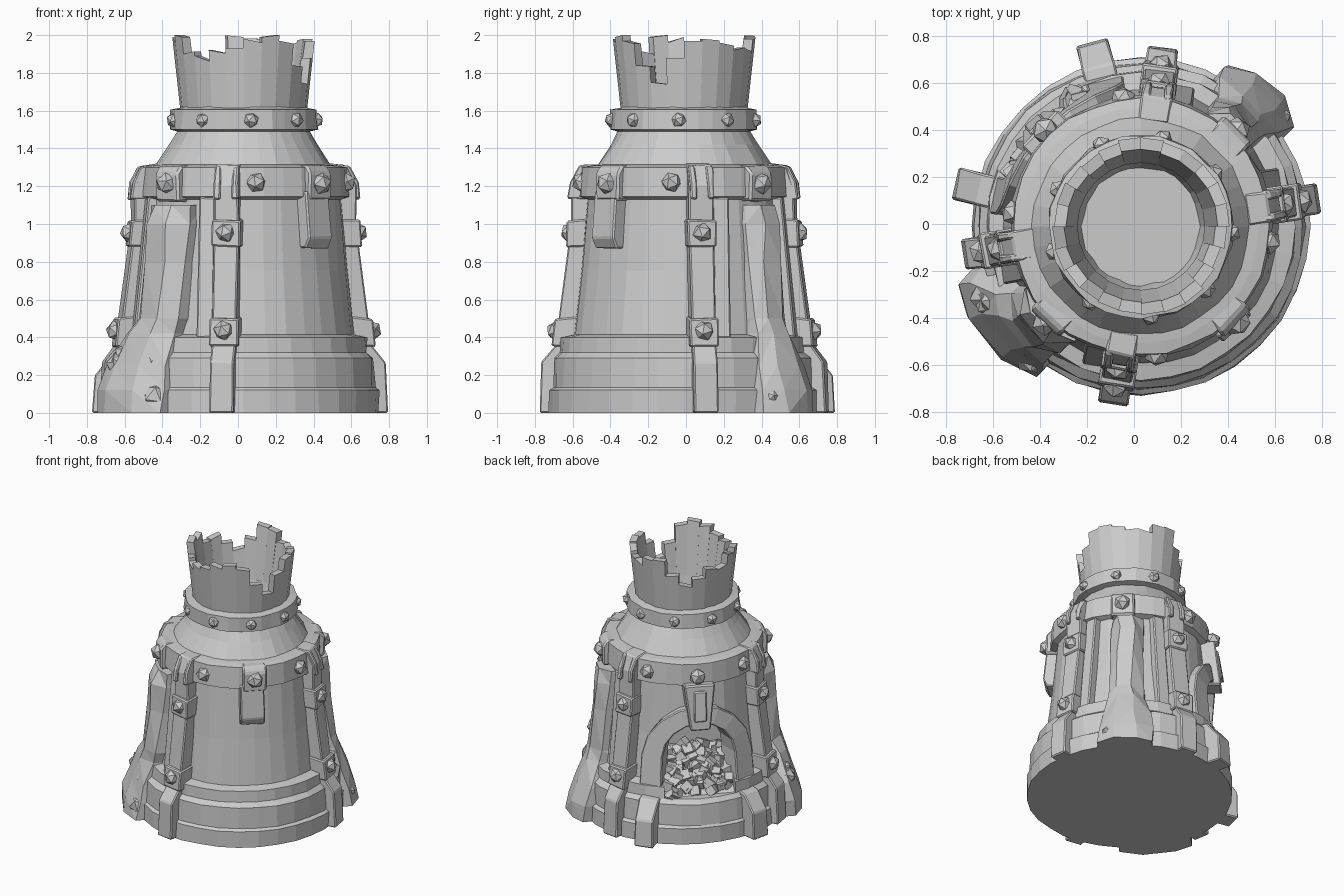
import bpy, bmesh, math, random
from mathutils import Matrix, Vector

random.seed(4)
if "Cube" in bpy.data.objects:
    bpy.data.objects.remove(bpy.data.objects["Cube"])

stone = bpy.data.materials.new("grey_stone")
stone.use_nodes = True
stone.diffuse_color = (0.6, 0.6, 0.6, 1)
stone.node_tree.nodes["Principled BSDF"].inputs["Base Color"].default_value = (0.6, 0.6, 0.6, 1)

AXIS = Vector((0.03, -0.01, 0))
ARCH = 136                       # compass angle of the furnace mouth


def finish(name, bm, az=0, bevel=0):
    """Turn a bmesh (outward = +x) into an object turned to angle az."""
    bmesh.ops.remove_doubles(bm, verts=bm.verts, dist=1e-5)
    bmesh.ops.recalc_face_normals(bm, faces=bm.faces)
    mesh = bpy.data.meshes.new(name)
    bm.to_mesh(mesh)
    bm.free()
    mesh.materials.append(stone)
    ob = bpy.data.objects.new(name, mesh)
    bpy.context.collection.objects.link(ob)
    ob.location = AXIS
    ob.rotation_euler.z = math.radians(az)
    if bevel:
        mod = ob.modifiers.new("worn_edges", "BEVEL")
        mod.width, mod.segments = bevel, 1
    return ob


def loft(bm, rings):
    """Closed skin through equal loops of points, capped at both ends."""
    loops = [[bm.verts.new(p) for p in ring] for ring in rings]
    for a, b in zip(loops, loops[1:]):
        for i in range(len(a)):
            j = (i + 1) % len(a)
            bm.faces.new((a[i], a[j], b[j], b[i]))
    bm.faces.new(loops[0])
    bm.faces.new(loops[-1])


def prism(name, profile, width, az, shift=0, bevel=0.008, jitter=0.005):
    """Radius/height profile given thickness along the tangent."""
    bm = bmesh.new()
    sides = [[(r, shift + s * width / 2, z) for r, z in profile] for s in (-1, 1)]
    loft(bm, sides)
    for v in bm.verts:
        if v.co.z > 0.01:
            v.co += Vector(random.uniform(-jitter, jitter) for _ in range(3))
    return finish(name, bm, az, bevel)


def stud(name, r, z, az, size=0.045):
    bm = bmesh.new()
    bmesh.ops.create_icosphere(bm, subdivisions=1, radius=size)
    bmesh.ops.rotate(bm, verts=bm.verts, matrix=Matrix.Rotation(random.random() * 3, 3, 'X'))
    bmesh.ops.translate(bm, verts=bm.verts, vec=(r, 0, z))
    return finish(name, bm, az)


# Turned body: stepped foot, tapered drum, band, collar, ring and chimney floor
PROFILE = [(0, 0), (.715, 0), (.715, .12), (.695, .135), (.69, .29), (.655, .32),
           (.65, .4), (.585, .415), (.545, .75), (.515, 1.13), (.555, 1.145), (.545, 1.3),
           (.5, 1.31), (.46, 1.315), (.39, 1.42), (.35, 1.49), (.392, 1.5),
           (.388, 1.605), (.34, 1.615), (.29, 1.65), (.25, 1.5), (0, 1.5)]
SIDES = 32
bm = bmesh.new()
rows = []
for r, z in PROFILE:
    if r == 0:
        rows.append([bm.verts.new((0, 0, z))] * SIDES)
        continue
    row = []
    for i in range(SIDES):
        a = math.tau * i / SIDES
        rr = r + random.uniform(-.006, .006)
        row.append(bm.verts.new((rr * math.cos(a), rr * math.sin(a), z)))
    rows.append(row)
for a, b in zip(rows, rows[1:]):
    for i in range(SIDES):
        j = (i + 1) % SIDES
        bm.faces.new(list(dict.fromkeys((a[i], a[j], b[j], b[i]))))
body = finish("tower_body", bm)

# Furnace mouth cut into the drum
HALF, SPRING, SILL = 0.25, 0.61, 0.32
def arch_points(half, low):
    pts = [(half, low)]
    for i in range(9):
        t = math.pi * i / 8
        pts.append((half * math.cos(t), SPRING + half * math.sin(t)))
    return pts + [(-half, low)]

bm = bmesh.new()
loft(bm, [[(r, y, z) for y, z in arch_points(HALF, SILL)] for r in (.28, .9)])
cutter = finish("mouth_cutter", bm, ARCH)
cutter.hide_render = True
mod = body.modifiers.new("mouth", "BOOLEAN")
mod.operation, mod.object, mod.solver = 'DIFFERENCE', cutter, 'EXACT'
bpy.context.view_layer.update()
cut = bpy.data.meshes.new_from_object(body.evaluated_get(bpy.context.evaluated_depsgraph_get()))
body.modifiers.clear()
body.data = cut
bpy.data.objects.remove(cutter)

# Arch surround wrapped round the drum, with feet and keystone
def wrap(r, y, z):
    a = math.asin(y / .6)
    return (r * math.cos(a), r * math.sin(a), z)

bm = bmesh.new()
rings = []
for (yo, zo), (yi, zi) in zip(arch_points(HALF + .13, .3), arch_points(HALF, .3)):
    ro, ri = (.655 - .11 * (z - .3) for z in (zo, zi))
    rings.append([wrap(.45, yo, zo), wrap(ro, yo, zo), wrap(ri, yi, zi), wrap(.45, yi, zi)])
loft(bm, rings)
finish("mouth_arch", bm, ARCH, .008)
for s in (-1, 1):
    prism("arch_foot", [(.5, 0), (.81, 0), (.8, .2), (.7, .32), (.5, .34)], .14, ARCH + s * 31)
bm = bmesh.new()
loft(bm, [[(r0, -w, z), (r1, -w, z), (r1, w, z), (r0, w, z)]
          for z, w, r0, r1 in ((.83, .07, .45, .64), (1.16, .11, .45, .6))])
finish("keystone", bm, ARCH, .01)
prism("keystone_face", [(.5, .9), (.65, .9), (.62, 1.12), (.5, 1.12)], .09, ARCH)

# Heap of coals
bm = bmesh.new()
for _ in range(110):
    r = random.uniform(.32, .6)
    pos = (r, random.uniform(-.23, .23), .31 + (.64 - r) * .85 + random.uniform(-.03, .02))
    m = Matrix.Translation(pos) @ Matrix.Rotation(random.random() * 6, 4, Vector((1, random.random(), .5)))
    bmesh.ops.create_cube(bm, size=random.uniform(.045, .07), matrix=m)
finish("coals", bm, ARCH)
prism("coal_bed", [(.27, .3), (.62, .3), (.3, .58), (.27, .58)], .49, ARCH, bevel=0)

# Pilasters with studded clamps; the strip lies on the buttress side
for az, side in ((9, 1), (83, -1), (189, 1), (261, -1)):
    prism("pilaster", [(.45, 0), (.765, 0), (.755, .27), (.68, .36), (.595, 1.0),
                       (.595, 1.2), (.55, 1.31), (.45, 1.32)], .13, az)
    prism("clamp_low", [(.5, .35), (.7, .35), (.685, .5), (.5, .52)], .15, az)
    prism("clamp_high", [(.45, .88), (.625, .88), (.615, 1.02), (.45, 1.03)], .155, az)
    stud("clamp_stud", .685, .435, az, .055)
    stud("clamp_stud", .61, .955, az, .055)
    for s in (-1, 1):
        prism("pilaster_cap_rib", [(.5, 1.13), (.615, 1.13), (.605, 1.22), (.56, 1.305),
                                   (.5, 1.31)], .035, az, shift=s * .047)
    prism("side_strip", [(.4, .38), (.615, .38), (.535, 1.14), (.4, 1.14)], .09, az,
          shift=side * .11)

# Studs round the band and the upper ring
for k in range(4):
    stud("band_stud", .575, 1.215, 45 + 90 * k, .06)
for az in (277, 353, 98, 174):
    stud("band_stud", .545, 1.22, az, .055)
for k in range(9):
    stud("ring_stud", .383, 1.55, 276 + k * 40, .042)

# Hanging bracket on the plain side, studded blocks on the band
prism("hanging_bracket", [(.45, .87), (.57, .87), (.6, .93), (.575, 1.17), (.45, 1.17)], .17, -47)
for az in (-45, 45, 225):
    prism("band_block", [(.45, 1.12), (.58, 1.12), (.58, 1.27), (.55, 1.31), (.45, 1.31)],
          .17, az, bevel=.012)

# Broken buttresses with rubble at the foot: height, half width, radius, sideways lean
LEVELS = [(0, .26, .81, -1), (.12, .26, .8, -1), (.25, .23, .76, -.9), (.42, .18, .7, -.5),
          (.5, .16, .67, -.2), (.8, .15, .63, 0), (1.0, .16, .62, 0), (1.1, .15, .59, 0)]
for az, spread, lean in ((224, 1, .11), (48, .72, 0)):
    bm = bmesh.new()
    rings = []
    for z, w, r, k in LEVELS:
        w *= spread
        ring = [(.42, -w), (r - .07, -w), (r, -w * .5), (r + .01, w * .4), (r - .06, w), (.42, w)]
        rings.append([(x + random.uniform(-.015, .015),
                       y + k * lean + random.uniform(-.015, .015), z) for x, y in ring])
    loft(bm, rings)
    bmesh.ops.triangulate(bm, faces=bm.faces)
    finish("broken_buttress", bm, az)
    bm = bmesh.new()
    for _ in range(9):
        z = random.uniform(.08, .36)
        m = Matrix.Translation((.74 - .25 * z, random.uniform(-.2, .2) * spread - lean, z))
        m = m @ Matrix.Rotation(random.random() * 6, 4, 'Y')
        bmesh.ops.create_icosphere(bm, subdivisions=1, radius=random.uniform(.06, .085), matrix=m)
    finish("rubble", bm, az)

# Jagged chimney crown, one stone per step from angle zero
TOPS = [1.97, 1.98, 1.96, 1.92, 1.93, 1.98, 1.99, 1.88, 1.82, 1.86, 1.93, 1.9,
        1.99, 2.0, 1.9, 1.89, 1.92, 1.93, 1.98, 1.99, 1.97, 1.84, 1.75, 1.88]
bm = bmesh.new()
step = math.tau / len(TOPS)
for i, top in enumerate(TOPS):
    ends = (top, min(2, top + random.uniform(-.03, .02)))
    rings = []
    for k, z1 in enumerate(ends):
        a = (i + k) * step
        c, s = math.cos(a), math.sin(a)
        flare = (z1 - 1.6) * .11
        rings.append([(r * c, r * s, z) for r, z in
                      ((.335, 1.6), (.335 + flare, z1), (.285 + flare, z1), (.27, 1.6))])
    loft(bm, rings)
finish("chimney_crown", bm)
